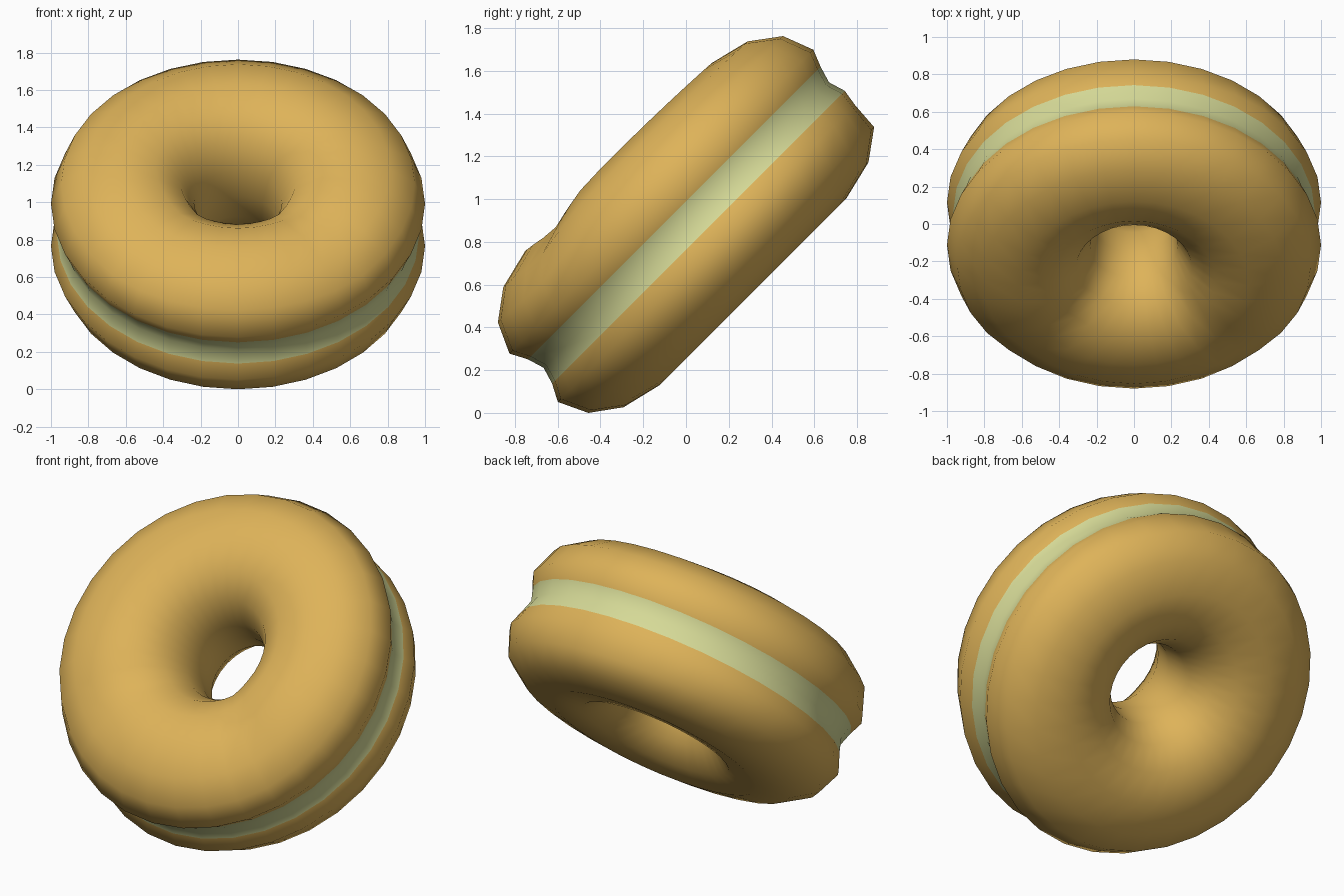
import bpy, bmesh, math
from mathutils import Matrix

if "Cube" in bpy.data.objects:
    bpy.data.objects.remove(bpy.data.objects["Cube"])

def material(name, rgb):
    m = bpy.data.materials.new(name)
    m.diffuse_color = (*rgb, 1)
    m.use_nodes = True
    m.node_tree.nodes["Principled BSDF"].inputs["Base Color"].default_value = m.diffuse_color
    return m

crust = material("golden crust", (0.73, 0.45, 0.10))
filling = material("pale green filling", (0.67, 0.70, 0.31))

# Half section of the ring, (radius, height) from the rim groove in to the hole
half = [(0.944, 0.0), (0.968, 0.08), (1.0, 0.16), (0.945, 0.305), (0.81, 0.405),
        (0.62, 0.452), (0.44, 0.42), (0.31, 0.32), (0.235, 0.17), (0.215, 0.0)]
section = half + [(r, -h) for r, h in half[-2:0:-1]]
SEG = 32
N = len(section)

bm = bmesh.new()
rings = []
for i in range(SEG):
    a = 2 * math.pi * i / SEG
    back = max(0, math.sin(a)) ** 4
    front = max(0, -math.sin(a)) ** 4
    ring = []
    for r, h in section:
        # gentle hand-shaped unevenness
        if h > 0.2:
            h *= 1 + 0.04 * math.cos(a) ** 2 - 0.08 * math.exp(-((math.sin(a) + 0.72) / 0.2) ** 2)
        elif h < -0.2:
            h *= 0.975
        if abs(h + 0.16) < 0.01:
            r -= 0.045 * back
        if abs(h) < 0.2 and r > 0.97:
            r += 0.01 * front
        ring.append(bm.verts.new((r * math.cos(a), r * math.sin(a), h)))
    rings.append(ring)

# Skin the ring; the strip inside the rim groove is the filling
for i in range(SEG):
    for j in range(N):
        k, l = (i + 1) % SEG, (j + 1) % N
        f = bm.faces.new((rings[i][j], rings[k][j], rings[k][l], rings[i][l]))
        f.smooth = True
        f.material_index = 1 if j in (0, N - 1) else 0
bmesh.ops.recalc_face_normals(bm, faces=bm.faces)

# Lean it back 45 degrees and rest it on the ground
bmesh.ops.transform(bm, verts=bm.verts, matrix=Matrix.Rotation(math.radians(45), 4, 'X'))
low = min(v.co.z for v in bm.verts)
mid = (min(v.co.y for v in bm.verts) + max(v.co.y for v in bm.verts)) / 2
bmesh.ops.translate(bm, verts=bm.verts, vec=(0, -mid, -low))

mesh = bpy.data.meshes.new("filled_ring_bun")
bm.to_mesh(mesh)
bm.free()
mesh.materials.append(crust)
mesh.materials.append(filling)
bun = bpy.data.objects.new("filled_ring_bun", mesh)
bpy.context.collection.objects.link(bun)
